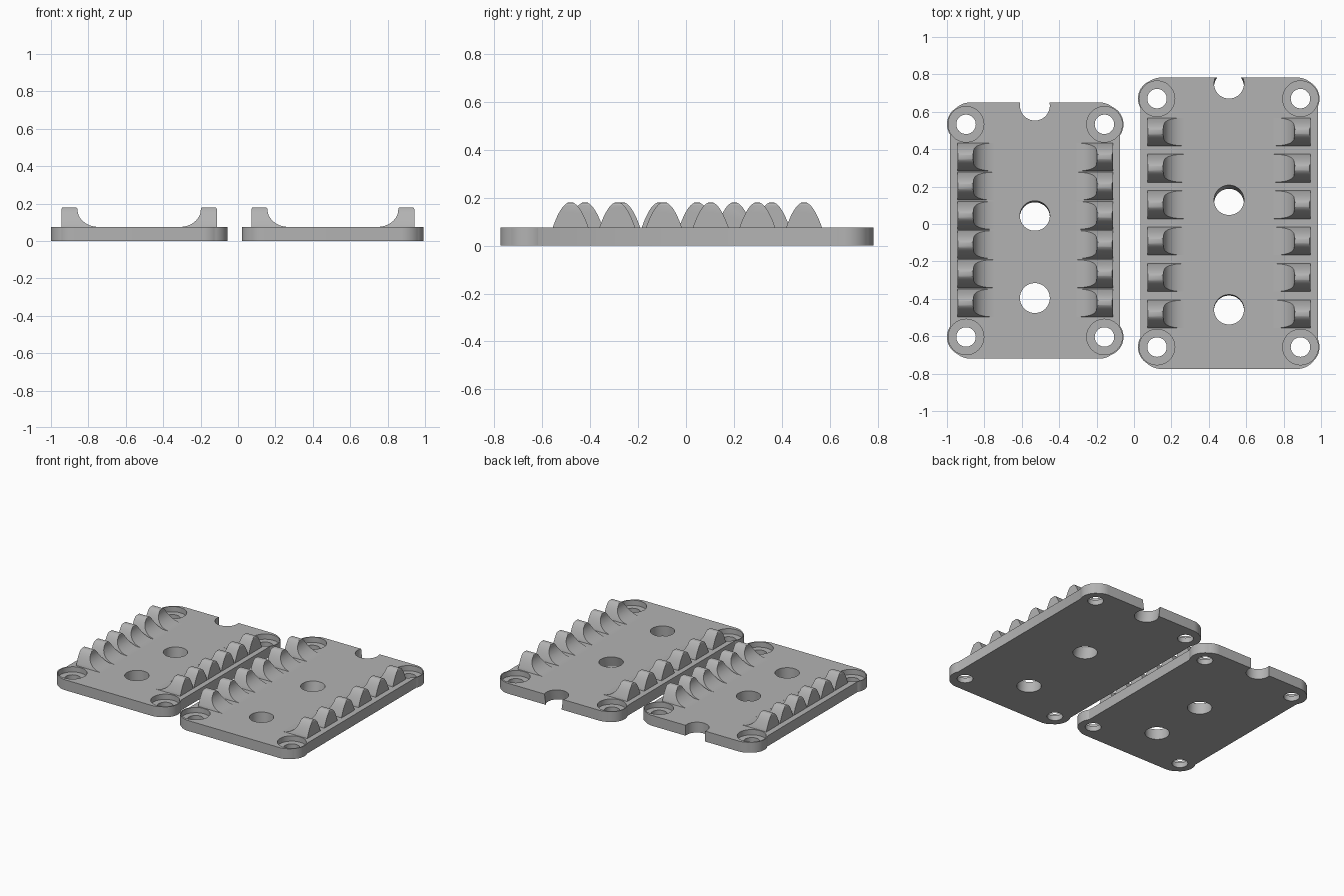
import bpy, bmesh, math
from mathutils import Vector

if "Cube" in bpy.data.objects:
    bpy.data.objects.remove(bpy.data.objects["Cube"])

T = 0.075       # plate thickness
PEAK = 0.182    # tooth tip height

grey = bpy.data.materials.new("plain grey")
grey.diffuse_color = (0.45, 0.45, 0.45, 1)
grey.use_nodes = True
grey.node_tree.nodes["Principled BSDF"].inputs["Base Color"].default_value = grey.diffuse_color


def loft(bm, bottom, top):
    """Closed prism between two matching loops of points."""
    a = [bm.verts.new(p) for p in bottom]
    b = [bm.verts.new(p) for p in top]
    n = len(a)
    bm.faces.new(a[::-1])
    bm.faces.new(b)
    for i in range(n):
        bm.faces.new((a[i], a[(i + 1) % n], b[(i + 1) % n], b[i]))


def finish(bm, name):
    bmesh.ops.recalc_face_normals(bm, faces=bm.faces)
    me = bpy.data.meshes.new(name)
    bm.to_mesh(me)
    bm.free()
    me.materials.append(grey)
    ob = bpy.data.objects.new(name, me)
    bpy.context.collection.objects.link(ob)
    return ob


def boolean(ob, other, op):
    """Apply a boolean and remove the helper."""
    bpy.context.view_layer.objects.active = ob
    m = ob.modifiers.new("bool", 'BOOLEAN')
    m.operation, m.object, m.solver = op, other, 'EXACT'
    bpy.ops.object.modifier_apply(modifier=m.name)
    bpy.data.objects.remove(other)


def smooth(ob):
    bpy.ops.object.select_all(action='DESELECT')
    ob.select_set(True)
    bpy.context.view_layer.objects.active = ob
    bpy.ops.object.shade_smooth_by_angle(angle=math.radians(30))


def circle(x, y, z, r, n=48):
    return [Vector((x + r * math.cos(2 * math.pi * i / n),
                    y + r * math.sin(2 * math.pi * i / n), z)) for i in range(n)]


def cylinders(name, spots, r, z0, z1):
    bm = bmesh.new()
    for x, y in spots:
        loft(bm, circle(x, y, z0, r), circle(x, y, z1, r))
    return finish(bm, name)


def rounded_rect(x0, x1, y0, y1, r, z, n=12):
    pts = []
    for k, (cx, cy) in enumerate([(x1 - r, y1 - r), (x0 + r, y1 - r),
                                  (x0 + r, y0 + r), (x1 - r, y0 + r)]):
        for i in range(n + 1):
            a = math.pi / 2 * (k + i / n)
            pts.append(Vector((cx + r * math.cos(a), cy + r * math.sin(a), z)))
    return pts


def plate(name, rect, xs, ys, holes):
    # rounded slab with four corner bosses
    bm = bmesh.new()
    loft(bm, rounded_rect(*rect, 0.11, 0), rounded_rect(*rect, 0.11, T))
    ob = finish(bm, name)
    corners = [(x, y) for x in xs for y in ys]
    boolean(ob, cylinders("bosses", corners, 0.102, 0, T), 'UNION')
    # counterbored screw holes
    boolean(ob, cylinders("recesses", corners, 0.095, 0.037, 0.2), 'DIFFERENCE')
    boolean(ob, cylinders("screw_holes", corners, 0.052, -0.1, 0.1), 'DIFFERENCE')
    # slightly slanted large holes and the end notch
    bm = bmesh.new()
    for x, y, lean in holes:
        loft(bm, circle(x, y - lean, -T, 0.08), circle(x, y + lean, 2 * T, 0.08))
    boolean(ob, finish(bm, "large_holes"), 'DIFFERENCE')
    smooth(ob)


def tooth_row(name, outer, side, y_first, step):
    """Six arched teeth; side is the direction in which the fillets run."""
    low = T - 0.01
    xa, xb = outer - 0.05 * side, outer + 0.25 * side
    bm = bmesh.new()
    for k in range(6):
        yc = y_first - k * step
        arch = [(yc + 0.075 * t, T + (PEAK - T) * (1 - t * t))
                for t in [i / 12 - 1 for i in range(25)]]
        arch = [(yc - 0.075, low)] + arch + [(yc + 0.075, low)]
        loft(bm, [(xa, y, z) for y, z in arch], [(xb, y, z) for y, z in arch])
    ob = finish(bm, name)
    # side profile: upright block with a concave fillet at its foot
    prof = [(0, low - 0.01), (0, PEAK - 0.012), (0.004, PEAK - 0.004), (0.012, PEAK - 0.002),
            (0.076, PEAK - 0.002), (0.084, PEAK - 0.006), (0.086, PEAK - 0.014)]
    for i in range(1, 15):
        a = math.pi / 2 * i / 14
        prof.append((0.086 + 0.112 * (1 - math.cos(a)), T + 0.093 * (1 - math.sin(a))))
    prof.append((0.198, low - 0.01))
    prof = [(outer + side * x, z) for x, z in prof]
    bm = bmesh.new()
    loft(bm, [(x, -1, z) for x, z in prof], [(x, 1, z) for x, z in prof])
    boolean(ob, finish(bm, "profile"), 'INTERSECT')
    smooth(ob)


# small plate
plate("small_plate", (-0.985, -0.075, -0.72, 0.65), (-0.898, -0.158), (-0.604, 0.533),
      [(-0.53, -0.396, 0), (-0.53, 0.04, 0.012), (-0.53, 0.633, 0)])
tooth_row("small_plate_left_teeth", -0.944, 1, 0.358, 0.156)
tooth_row("small_plate_right_teeth", -0.113, -1, 0.358, 0.156)

# large plate
plate("large_plate", (0.035, 0.983, -0.775, 0.783), (0.123, 0.89), (-0.658, 0.67),
      [(0.508, -0.46, 0.008), (0.508, 0.118, 0.03), (0.508, 0.742, 0.025)])
tooth_row("large_plate_left_teeth", 0.072, 1, 0.493, 0.195)
tooth_row("large_plate_right_teeth", 0.943, -1, 0.493, 0.195)
